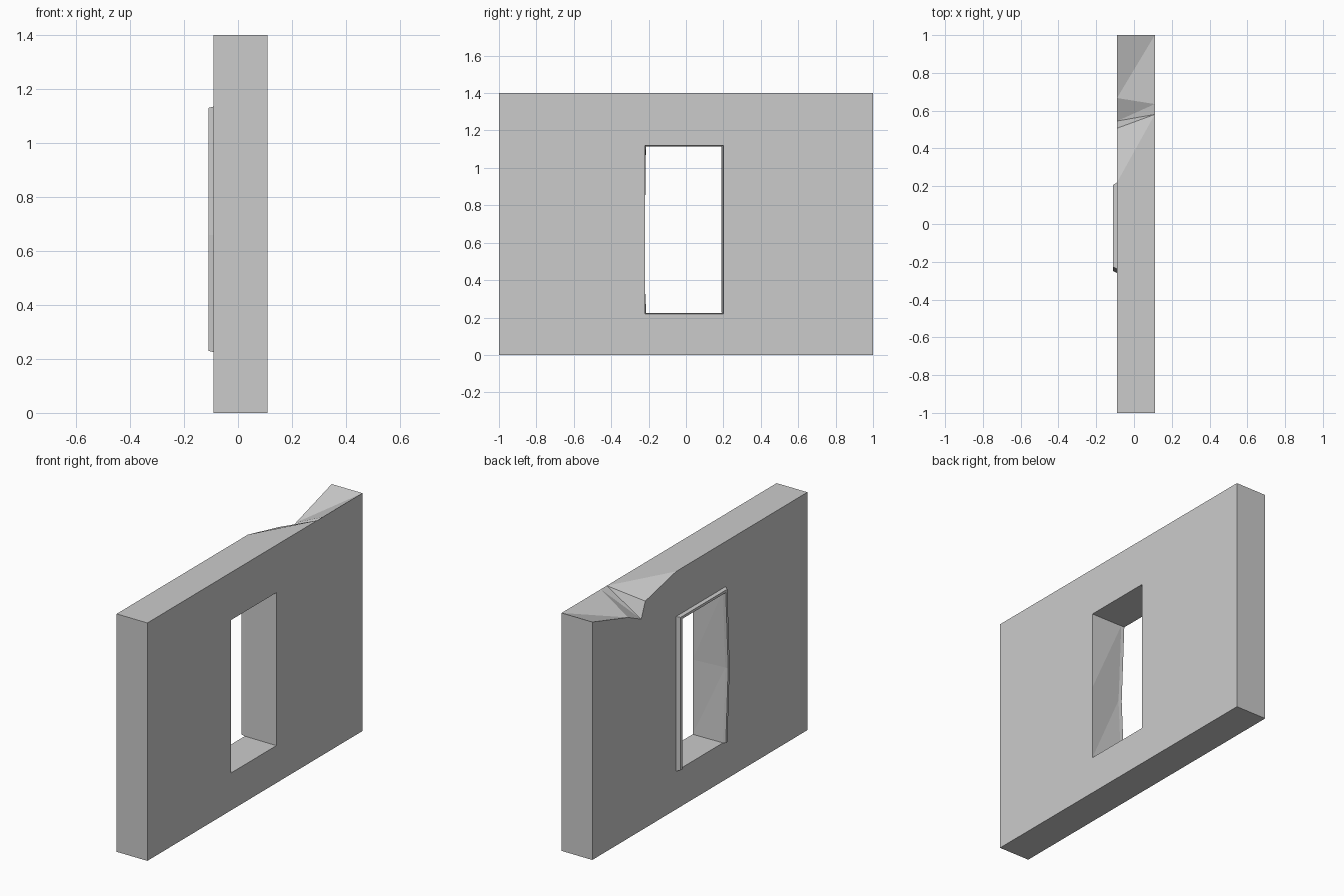
import bpy, bmesh

if "Cube" in bpy.data.objects:
    bpy.data.objects.remove(bpy.data.objects["Cube"])

X0, X1, LIP = -0.09, 0.11, -0.11   # back face, front face, frame lip


def add_loop(bm, x, pts):
    return [bm.verts.new((x, y, z)) for y, z in pts]


def closed_edges(bm, loop):
    out = []
    for a, b in zip(loop, loop[1:] + loop[:1]):
        out.append(bm.edges.get((a, b)) or bm.edges.new((a, b)))
    return out


def strip(bm, a, b, closed=False):
    # triangulated band between two matching point rows
    n = len(a)
    for i in range(n if closed else n - 1):
        j = (i + 1) % n
        bm.faces.new((a[i], b[i], a[j]))
        bm.faces.new((a[j], b[i], b[j]))


def finish(bm, name):
    bmesh.ops.recalc_face_normals(bm, faces=bm.faces)
    me = bpy.data.meshes.new(name)
    bm.to_mesh(me)
    bm.free()
    ob = bpy.data.objects.new(name, me)
    bpy.context.collection.objects.link(ob)


# window outlines (y, z), running over the top and down the bowed side
front_hole = [(0.20, 0.22), (0.20, 1.12), (-0.22, 1.12), (-0.22, 0.66), (-0.22, 0.22)]
back_hole = [(0.192, 0.225), (0.192, 1.117), (-0.215, 1.117), (-0.238, 0.66), (-0.215, 0.225)]
lip_inner = [(0.19, 0.23), (0.19, 1.115), (-0.213, 1.115), (-0.235, 0.66), (-0.213, 0.23)]
lip_outer = [(0.207, 0.23), (0.207, 1.13), (-0.228, 1.13), (-0.25, 0.66), (-0.228, 0.23)]
base_outer = [(0.22, 0.225), (0.22, 1.135), (-0.238, 1.135), (-0.26, 0.66), (-0.238, 0.225)]

# wall with a chipped top edge on the back face
bm = bmesh.new()
back = add_loop(bm, X0, [(-1, 0), (1, 0), (1, 1.4), (0.667, 1.30), (0.545, 1.243),
                         (0.507, 1.335), (0.22, 1.4), (-1, 1.4)])
front = add_loop(bm, X1, [(-1, 0), (1, 0), (1, 1.4), (0.635, 1.4), (0.58, 1.4), (-1, 1.4)])
hole_f = add_loop(bm, X1, front_hole)
hole_b = add_loop(bm, X0, back_hole)
B, F = back, front
for f in [(B[0], B[1], F[1], F[0]), (B[1], B[2], F[2], F[1]), (B[0], F[0], F[5], B[7]),
          (B[2], B[3], F[2]), (B[3], F[3], F[2]), (B[3], B[4], F[3]), (B[4], F[4], F[3]),
          (B[4], B[5], F[4]), (B[5], B[6], F[4]), (B[6], F[5], F[4]), (B[6], B[7], F[5])]:
    bm.faces.new(f)
strip(bm, hole_f, hole_b, closed=True)
for outer, hole in ((back, hole_b), (front, hole_f)):
    bmesh.ops.triangle_fill(bm, use_beauty=True,
                            edges=closed_edges(bm, outer) + closed_edges(bm, hole))
finish(bm, "wall")

# raised three-sided window frame on the back face
bm = bmesh.new()
rows = [add_loop(bm, X0, back_hole), add_loop(bm, LIP, lip_inner),
        add_loop(bm, LIP, lip_outer), add_loop(bm, X0, base_outer)]
for a, b in zip(rows, rows[1:]):
    strip(bm, a, b)
for end in (0, -1):
    bm.faces.new([r[end] for r in rows])
finish(bm, "window_frame")
